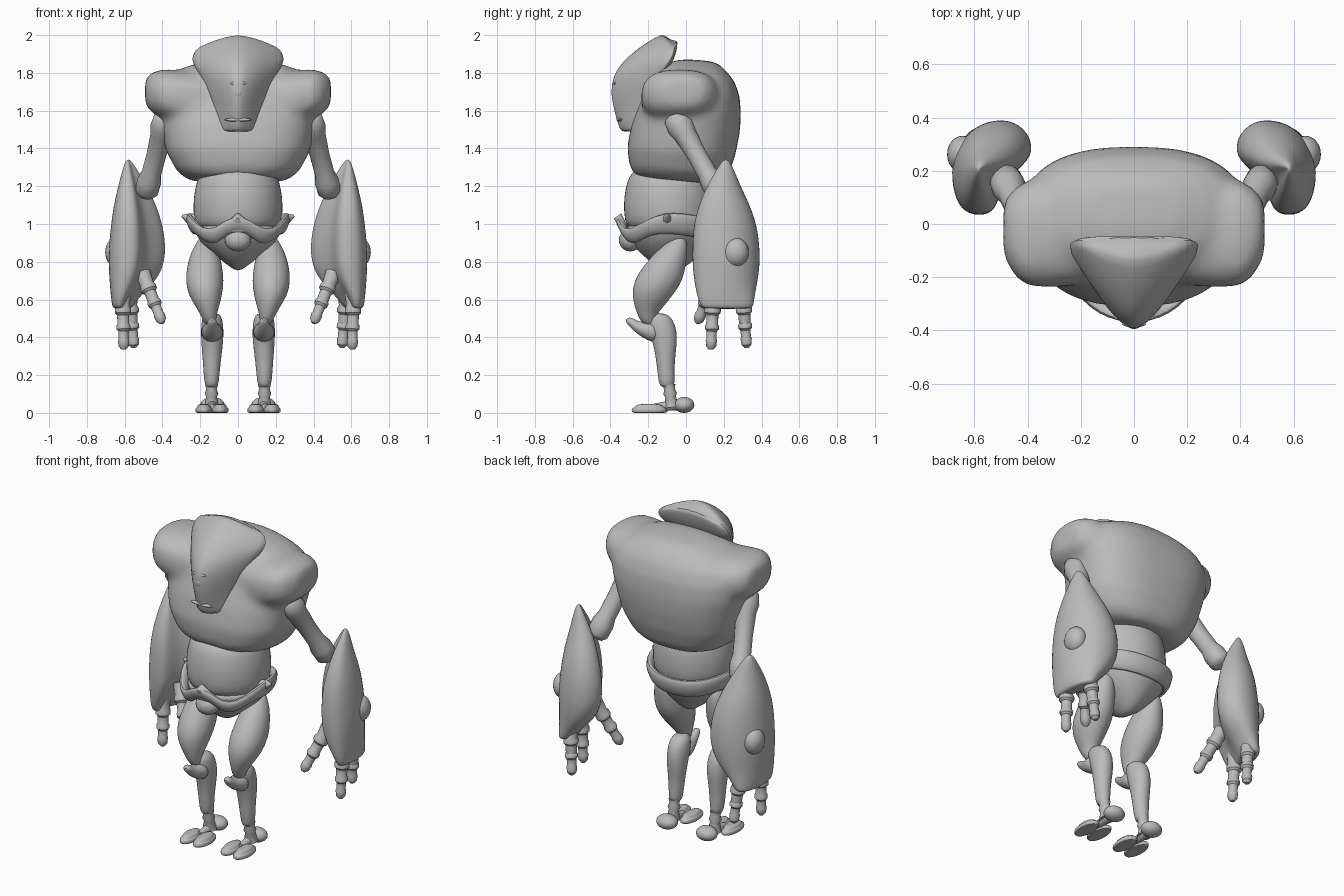
import bpy, bmesh, math
from mathutils import Vector, Matrix

GREY = bpy.data.materials.new("plain grey")
GREY.diffuse_color = (0.5, 0.5, 0.5, 1)


def finish(name, bm, mirror=False, sub=0, angle=50):
    bmesh.ops.recalc_face_normals(bm, faces=bm.faces)
    me = bpy.data.meshes.new(name)
    bm.to_mesh(me)
    bm.free()
    me.materials.append(GREY)
    ob = bpy.data.objects.new(name, me)
    bpy.context.collection.objects.link(ob)
    bpy.ops.object.select_all(action='DESELECT')
    ob.select_set(True)
    bpy.context.view_layer.objects.active = ob
    bpy.ops.object.shade_smooth_by_angle(angle=math.radians(angle))
    if mirror:
        ob.modifiers.new("mirror", 'MIRROR').use_mirror_merge = False
    if sub:
        m = ob.modifiers.new("smooth", 'SUBSURF')
        m.levels = m.render_levels = sub
    return ob


def skin(bm, rings, cyclic=False):
    """Join a list of closed rings of points into one surface."""
    vs = [[bm.verts.new(p) for p in r] for r in rings]
    n = len(vs[0])
    pairs = list(zip(vs, vs[1:])) + ([(vs[-1], vs[0])] if cyclic else [])
    for a, b in pairs:
        for i in range(n):
            j = (i + 1) % n
            bm.faces.new((a[i], a[j], b[j], b[i]))
    if not cyclic:
        bm.faces.new(vs[0])
        bm.faces.new(vs[-1])


def loft(name, rings, cyclic=False, **kw):
    bm = bmesh.new()
    skin(bm, rings, cyclic)
    return finish(name, bm, **kw)


def oval(c, u, v, n=20, p=2.0):
    """Superellipse ring around c spanned by half-axes u and v."""
    c, u, v = Vector(c), Vector(u), Vector(v)
    out = []
    for i in range(n):
        a = 2 * math.pi * i / n
        f = lambda t: math.copysign(abs(t) ** (2 / p), t)
        out.append(c + u * f(math.cos(a)) + v * f(math.sin(a)))
    return out


def levels(rows, p=2.0, tilt=0.0, n=20):
    """Level sections: (z, x min, x max, y min, y max)."""
    return [oval(((a + b) / 2, (c + d) / 2, z + tilt * (c + d) / 2), ((b - a) / 2, 0, 0),
                 (0, (d - c) / 2, tilt * (d - c) / 2), n, p) for z, a, b, c, d in rows]


def stack(name, rows, n=20, **kw):
    return loft(name, levels(rows, n=n), sub=1, **kw)


def tube(name, start, end, prof, n=16, **kw):
    """Turned limb: profile of (fraction along axis, radius)."""
    s, e = Vector(start), Vector(end)
    q = (e - s).to_track_quat('Z', 'Y')
    return loft(name, [oval(s.lerp(e, t), q @ Vector((r, 0, 0)), q @ Vector((0, r, 0)), n)
                       for t, r in prof], mirror=True, **kw)


def ball(name, c, size, **kw):
    bm = bmesh.new()
    mat = Matrix.Translation(c) @ Matrix.Diagonal((*size, 1))
    bmesh.ops.create_uvsphere(bm, u_segments=24, v_segments=14, radius=1, matrix=mat)
    return finish(name, bm, **kw)


# Torso with the shoulders melted into it
bm = bmesh.new()
skin(bm, levels([(z, -w, w, f, b) for z, w, f, b in [
    (1.225, .20, -.22, .16), (1.235, .27, -.27, .19), (1.28, .325, -.298, .225),
    (1.38, .38, -.312, .26), (1.50, .405, -.29, .284), (1.60, .425, -.255, .292),
    (1.70, .42, -.215, .284), (1.78, .38, -.18, .255), (1.83, .29, -.13, .21),
    (1.865, .17, -.05, .17), (1.873, .06, .02, .12)]], 2.5, -.08, 40))
for s in (1, -1):
    skin(bm, [oval((s * x, y, z), (0, hy, 0), (0, 0, hz), 24, 2.5) for x, y, z, hy, hz in [
        (.10, -.02, 1.65, .20, .15), (.30, -.03, 1.67, .21, .145), (.40, -.035, 1.69, .20, .13),
        (.45, -.03, 1.695, .165, .11), (.48, -.02, 1.70, .12, .085), (.492, -.02, 1.70, .08, .06)]])
torso = finish("torso", bm, angle=180)
m = torso.modifiers.new("melt", 'REMESH')
m.mode, m.voxel_size, m.use_smooth_shade = 'VOXEL', .02, True
m = torso.modifiers.new("soften", 'SMOOTH')
m.factor, m.iterations = .5, 12

# Head: wedge-shaped mask, wide above and narrow at the chin
head = []
for w, yf, zf, yb, zb in [(.088, -.33, 1.488, -.27, 1.488), (.103, -.35, 1.495, -.26, 1.50),
                          (.114, -.368, 1.55, -.25, 1.55), (.14, -.388, 1.62, -.22, 1.63),
                          (.178, -.402, 1.70, -.18, 1.71), (.22, -.393, 1.78, -.13, 1.79),
                          (.257, -.345, 1.855, -.09, 1.845), (.265, -.26, 1.93, -.07, 1.875),
                          (.245, -.165, 1.99, -.06, 1.915), (.21, -.115, 2.012, -.06, 1.94)]:
    ring = []
    for i in range(13):
        t = (i - 6) / 6
        k = abs(t) ** 1.6
        ring.append((w * t, yf + (yb - yf) * k, zf + (zb - zf) * k))
    for t in (.7, .35, 0, -.35, -.7):
        ring.append((w * t, yb + .015, zb + (zf - zb) * .5 * (1 - t * t)))
    head.append(ring)
loft("head", head, sub=1, angle=65)
ball("brow", (0, -.376, 1.745), (.045, .012, .010))
ball("eye", (0, -.384, 1.695), (.020, .011, .026))
ball("mouth_ridge", (0, -.352, 1.552), (.075, .016, .010))

# Abdomen, pelvis and belt
stack("abdomen", [(z, -w, w, -.09 - d, -.09 + d) for z, w, d in [
    (.95, .215, .215), (1.02, .235, .237), (1.10, .24, .243), (1.18, .232, .235),
    (1.25, .212, .215), (1.30, .18, .18)]], n=24)
stack("pelvis", [(z, -w, w, f, b) for z, w, f, b in [
    (.754, .015, -.10, -.04), (.785, .06, -.17, .02), (.84, .13, -.24, .07),
    (.90, .20, -.29, .11), (.97, .238, -.32, .14), (1.01, .24, -.32, .15)]], n=24)
half = [(0, -.345, 1.0), (.06, -.335, .985), (.115, -.315, .935), (.175, -.27, .935),
        (.225, -.20, .985), (.252, -.11, 1.005), (.24, -.02, 1.0), (.195, .07, .985),
        (.115, .125, .97), (0, .145, .965)]
path = half + [(-x, y, z) for x, y, z in half[-2:0:-1]]
belt = []
for x, y, z in path:
    out = Vector((x, y + .09, 0)).normalized()
    high = .042 if y < -.15 else .06
    belt.append(oval((x, y, z), out * .026, Vector((0, 0, high)) + out * .016, 10))
loft("belt", belt, cyclic=True, sub=1)
tube("belt_corner", (.215, -.10, 1.015), (.298, -.10, 1.043),
     [(0, .04), (.6, .026), (1, .006)], n=8)
ball("buckle", (0, -.295, .915), (.07, .06, .06))
loft("buckle_peak", [oval((0, y, z), (w, 0, 0), (0, .02, .014), 10) for y, z, w in
                     [(-.325, .97, .09), (-.345, 1.01, .06), (-.362, 1.043, .015)]])

# Legs
stack("thigh", [(.93, .15, .20, -.06, -.01), (.91, .13, .215, -.09, .005),
                (.85, .10, .25, -.165, .01), (.78, .083, .27, -.225, .0),
                (.70, .073, .28, -.278, -.015), (.62, .083, .263, -.288, -.07),
                (.55, .105, .215, -.268, -.13), (.50, .115, .19, -.25, -.17),
                (.46, .12, .17, -.22, -.15)], mirror=True)
stack("shin", [(.53, .10, .17, -.195, -.11), (.50, .082, .193, -.215, -.07),
               (.44, .075, .197, -.20, -.048), (.37, .078, .195, -.175, -.046),
               (.28, .09, .187, -.158, -.06), (.20, .098, .182, -.15, -.06),
               (.15, .103, .176, -.142, -.06), (.135, .115, .165, -.13, -.07)], mirror=True)
loft("kneecap", [oval((.137, y, z), (r * 1.1, 0, 0), (0, a * r, b * r), 14) for y, z, r, a, b in [
    (-.15, .42, .06, 0, 1), (-.20, .435, .05, .2, 1), (-.245, .45, .035, .5, .85),
    (-.28, .472, .025, .7, .7), (-.30, .49, .022, .8, .6), (-.312, .50, .010, .8, .6)]],
    mirror=True, sub=1)
tube("ankle", (.14, -.09, .15), (.14, -.075, .03),
     [(0, .034), (.2, .028), (.4, .036), (.55, .028), (1, .04)])

# Feet: heel ball and two flat toes
ball("heel", (.135, -.010, .042), (.064, .054, .042), mirror=True)
tube("foot_bridge", (.135, -.02, .045), (.14, -.17, .03), [(0, .03), (.5, .026), (1, .018)])
for name, x, y in [("inner_toe", .094, -.19), ("outer_toe", .181, -.195)]:
    stack(name, [(z, x - w, x + w, y - d, y + d) for z, w, d in [
        (0, .03, .07), (.001, .044, .09), (.012, .046, .095), (.024, .045, .093),
        (.028, .037, .078), (.042, .033, .07), (.047, .02, .045)]], mirror=True)

# Arms
tube("upper_arm", (.375, -.065, 1.58), (.49, .18, 1.15),
     [(0, .045), (.04, .066), (.16, .072), (.25, .06), (.5, .052), (.72, .052),
      (.82, .064), (.95, .062), (1, .04)])
# Forearm: leaf-shaped gauntlet whose section wraps round an open inner side
SECTION = [(-.02, .66), (.11, .93), (.38, 1.02), (.72, .94), (.94, .70), (1.01, .45),
           (.95, .14), (.80, -.01), (.52, -.01), (.44, .14), (.37, .33), (.19, .48)]
rows = [(1.342, .572, .590, .20, .222), (1.31, .545, .606, .175, .245), (1.20, .475, .636, .11, .29),
        (1.10, .425, .66, .07, .34), (1.0, .39, .675, .042, .376), (.88, .37, .687, .036, .393),
        (.78, .382, .688, .036, .393), (.70, .425, .683, .045, .382), (.62, .51, .675, .06, .365),
        (.565, .55, .668, .08, .36), (.55, .575, .655, .10, .34)]
loft("forearm", [[(a + (b - a) * u, c + (d - c) * v, z) for u, v in SECTION]
                 for z, a, b, c, d in rows], mirror=True, sub=2, angle=70)
ball("forearm_knob", (.645, .262, .85), (.058, .07, .078), mirror=True)

# Fingers: ringed, tapering segments
finger = [(0, .044), (.22, .036), (.27, .043), (.34, .043), (.38, .032), (.54, .031),
          (.57, .037), (.63, .037), (.67, .027), (.80, .026), (.83, .03), (.94, .027), (1, .012)]
for name, a, b in [("front_finger", (.61, .145, .63), (.605, .132, .335)),
                   ("back_finger", (.575, .30, .63), (.55, .322, .345)),
                   ("thumb", (.505, .16, .74), (.40, .06, .475))]:
    tube(name, a, b, finger, angle=35)
